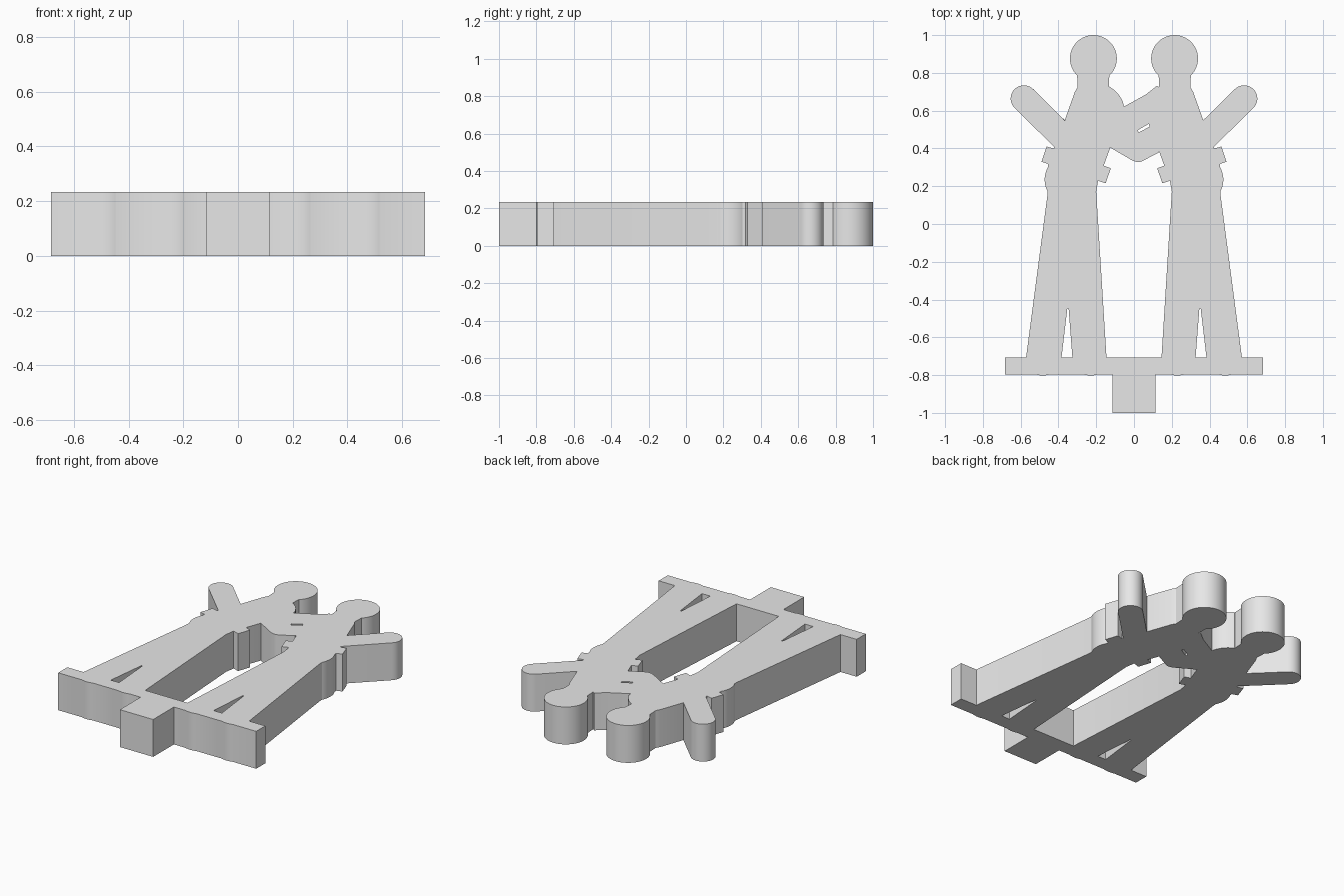
import bpy, bmesh, math

cube = bpy.data.objects.get("Cube")
if cube:
    bpy.data.objects.remove(cube, do_unlink=True)

THICK = 0.233

grey = bpy.data.materials.new("plain_grey")
grey.use_nodes = True
grey.diffuse_color = (0.8, 0.8, 0.8, 1)
shader = next(n for n in grey.node_tree.nodes if n.type == 'BSDF_PRINCIPLED')
shader.inputs["Base Color"].default_value = grey.diffuse_color


def slab(name, outline, side=1, low=0.0, high=THICK):
    """Extrude a flat outline upwards; side -1 mirrors it across x."""
    bm = bmesh.new()
    face = bm.faces.new([bm.verts.new((x * side, y, low)) for x, y in outline])
    top = bmesh.ops.extrude_face_region(bm, geom=[face])["geom"]
    verts = [v for v in top if isinstance(v, bmesh.types.BMVert)]
    bmesh.ops.translate(bm, verts=verts, vec=(0, 0, high - low))
    bmesh.ops.recalc_face_normals(bm, faces=bm.faces[:])
    mesh = bpy.data.meshes.new(name)
    bm.to_mesh(mesh)
    bm.free()
    mesh.materials.append(grey)
    obj = bpy.data.objects.new(name, mesh)
    bpy.context.collection.objects.link(obj)
    return obj


def oval(cx, cy, rx, ry, steps=48):
    angles = [math.tau * (i + 0.5) / steps for i in range(steps)]
    return [(cx + rx * math.cos(a), cy + ry * math.sin(a)) for a in angles]


def box(x0, y0, x1, y1):
    return [(x0, y0), (x1, y0), (x1, y1), (x0, y1)]


def capsule(start, end, r, steps=20):
    """Arm outline: flat at the start, rounded at the end."""
    a = math.atan2(end[1] - start[1], end[0] - start[0])
    def around(c, t):
        return (c[0] + r * math.cos(a + t), c[1] + r * math.sin(a + t))
    cap = [around(end, math.pi * (i / steps - 0.5)) for i in range(steps + 1)]
    return [around(start, -math.pi / 2)] + cap + [around(start, math.pi / 2)]


# Outlines for one figure, on the +x side
torso_and_legs = [
    (0.13, 0.727), (0.297, 0.727), (0.313, 0.7), (0.367, 0.548),
    (0.425, 0.4), (0.455, 0.315), (0.458, 0.155), (0.577, -0.75),
    (0.143, -0.75), (0.2, 0.17), (0.19, 0.23), (0.16, 0.31),
    (0.127, 0.4), (0.052, 0.62), (0.06, 0.65), (0.077, 0.68), (0.1, 0.706)]
figure_parts = {
    "head": oval(0.215, 0.876, 0.124, 0.124),
    "neck": [(0.126, 0.86), (0.304, 0.86), (0.297, 0.69), (0.136, 0.69)],
    "outer_arm": capsule((0.345, 0.43), (0.583, 0.664), 0.07),
    "hip": oval(0.385, 0.235, 0.088, 0.11),
    "outer_cuff": [(0.38, 0.388), (0.463, 0.41), (0.49, 0.33), (0.4, 0.3)],
    "inner_cuff": [(0.22, 0.24), (0.15, 0.215), (0.123, 0.295), (0.21, 0.327)],
}
leg_gap = [(0.346, -0.447), (0.353, -0.447), (0.39, -0.76), (0.322, -0.76)]

# Joined arms between the two figures, and the slit between the hands
joined_arms = [
    (-0.054, 0.621), (0.062, 0.685), (0.122, 0.732), (0.22, 0.6),
    (0.13, 0.378), (0.05, 0.336), (0.037, 0.33), (0.024, 0.328),
    (0.008, 0.33), (-0.01, 0.337), (-0.13, 0.407), (-0.22, 0.5)]
hand_slit = [(0.02, 0.497), (0.025, 0.484), (0.083, 0.516), (0.078, 0.53)]

# Build the pieces in order: figures, cuts, then base
pair = slab("figure_pair_with_base", joined_arms)
steps = []
for side, label in ((1, "left"), (-1, "right")):
    steps.append(('UNION', slab(label + "_torso", torso_and_legs, side)))
    for name, outline in figure_parts.items():
        steps.append(('UNION', slab(label + "_" + name, outline, side)))
    steps.append(('DIFFERENCE', slab(label + "_leg_gap", leg_gap, side, -0.1, 0.4)))
steps.append(('DIFFERENCE', slab("hand_slit", hand_slit, 1, -0.1, 0.4)))
steps.append(('UNION', slab("base_bar", box(-0.683, -0.796, 0.683, -0.706))))
steps.append(('UNION', slab("base_stem", box(-0.115, -1, 0.115, -0.75))))
for side in (1, -1):
    for x in (0.23, 0.483):
        steps.append(('UNION', slab("foot", oval(x, -0.765, 0.07, 0.037, 32), side)))

for operation, part in steps:
    mod = pair.modifiers.new(part.name, 'BOOLEAN')
    mod.operation = operation
    mod.solver = 'EXACT'
    mod.object = part
    part.hide_render = True

# Bake the joined solid and drop the helper pieces
depsgraph = bpy.context.evaluated_depsgraph_get()
solid = bpy.data.meshes.new_from_object(pair.evaluated_get(depsgraph))
pair.modifiers.clear()
pair.data = solid
for operation, part in steps:
    bpy.data.objects.remove(part, do_unlink=True)

bm = bmesh.new()
bm.from_mesh(solid)
bmesh.ops.remove_doubles(bm, verts=bm.verts[:], dist=0.0005)
bmesh.ops.dissolve_limit(bm, angle_limit=0.01, verts=bm.verts[:], edges=bm.edges[:])
bm.to_mesh(solid)
bm.free()

bpy.ops.object.select_all(action='DESELECT')
pair.select_set(True)
bpy.context.view_layer.objects.active = pair
bpy.ops.object.shade_smooth_by_angle(angle=math.radians(25))
